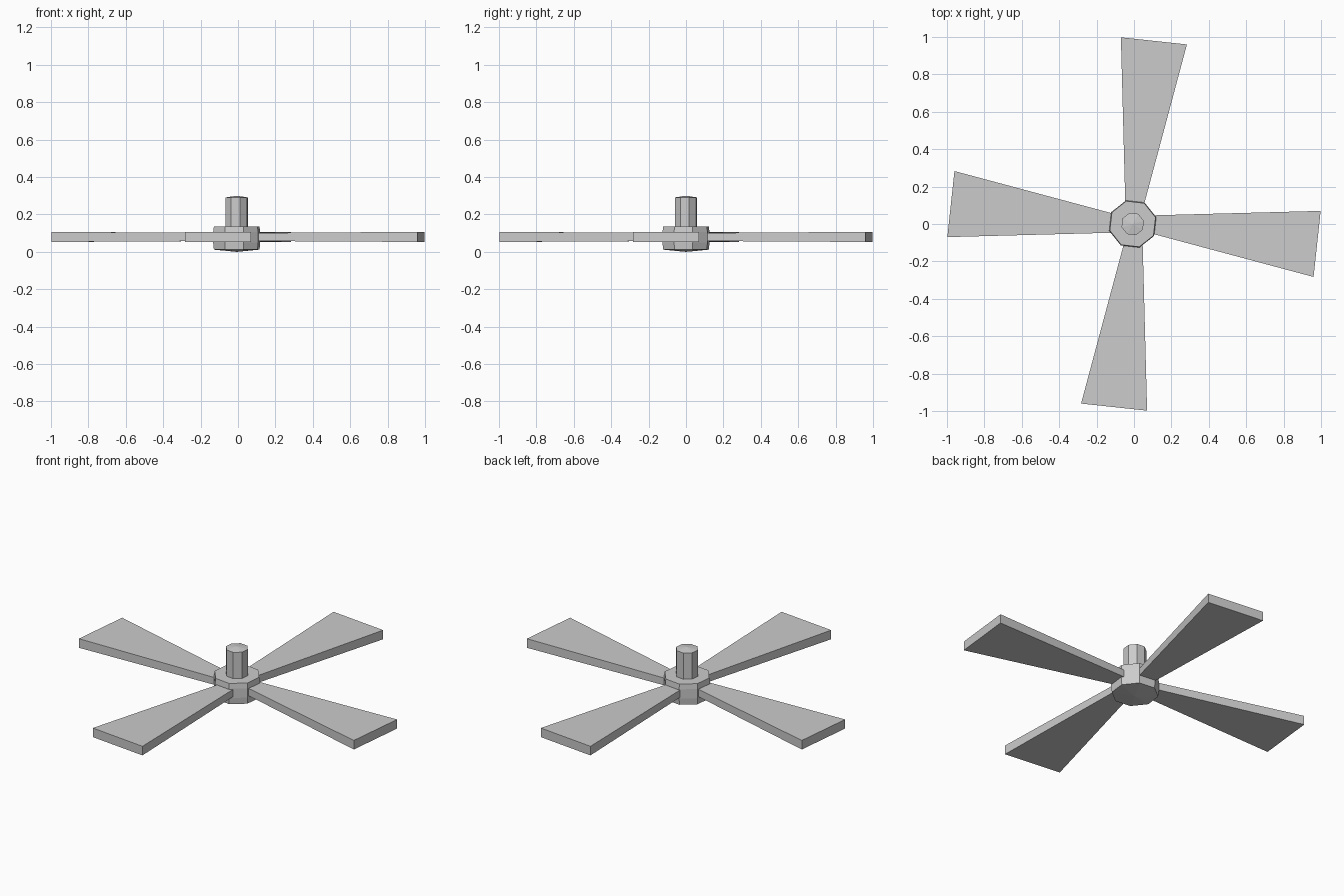
import bpy, bmesh
from math import cos, sin, radians, pi

if "Cube" in bpy.data.objects:
    bpy.data.objects.remove(bpy.data.objects["Cube"])

CX = -0.007              # hub axis sits slightly off centre
TWIST = radians(-6.5)    # direction of the first blade


def mesh_object(name, verts, faces):
    mesh = bpy.data.meshes.new(name)
    mesh.from_pydata(verts, [], faces)
    bm = bmesh.new()
    bm.from_mesh(mesh)
    bmesh.ops.recalc_face_normals(bm, faces=bm.faces)
    bm.to_mesh(mesh)
    bm.free()
    obj = bpy.data.objects.new(name, mesh)
    bpy.context.collection.objects.link(obj)
    return obj


def octagonal_turning(name, profile, z_low, z_high):
    """Stack of 8-sided rings closed by shallow cones at both ends."""
    n = 8
    verts = [(CX + r * cos(TWIST + pi / n + 2 * pi * i / n),
              r * sin(TWIST + pi / n + 2 * pi * i / n), z)
             for r, z in profile for i in range(n)]
    faces = []
    for k in range(len(profile) - 1):
        for i in range(n):
            j = (i + 1) % n
            faces.append((k * n + i, k * n + j, (k + 1) * n + j, (k + 1) * n + i))
    low, high, last = len(verts), len(verts) + 1, (len(profile) - 1) * n
    verts += [(CX, 0, z_low), (CX, 0, z_high)]
    for i in range(n):
        j = (i + 1) % n
        faces += [(low, j, i), (high, last + i, last + j)]
    return mesh_object(name, verts, faces)


# Hub and shaft
octagonal_turning("hub", [(0.127, 0.012), (0.131, 0.05), (0.131, 0.105), (0.127, 0.135)], 0.0, 0.135)
octagonal_turning("shaft", [(0.062, 0.12), (0.062, 0.291)], 0.12, 0.30)

# Four flared blades, thinner at the root
root = [(0.09, 0.046), (0.09, -0.05)]
tip = [(0.998, 0.07), (0.96, -0.283)]
for b in range(4):
    c, s = cos(b * pi / 2), sin(b * pi / 2)
    verts = []
    for points, z0, z1 in ((root, 0.058, 0.101), (tip, 0.053, 0.107)):
        (ax, ay), (bx, by) = points
        verts += [(x * c - y * s, x * s + y * c, z)
                  for x, y, z in ((ax, ay, z0), (bx, by, z0), (bx, by, z1), (ax, ay, z1))]
    faces = [(0, 1, 2, 3), (4, 5, 6, 7)]
    faces += [(i, (i + 1) % 4, 4 + (i + 1) % 4, 4 + i) for i in range(4)]
    mesh_object(f"blade_{b + 1}", verts, faces)
